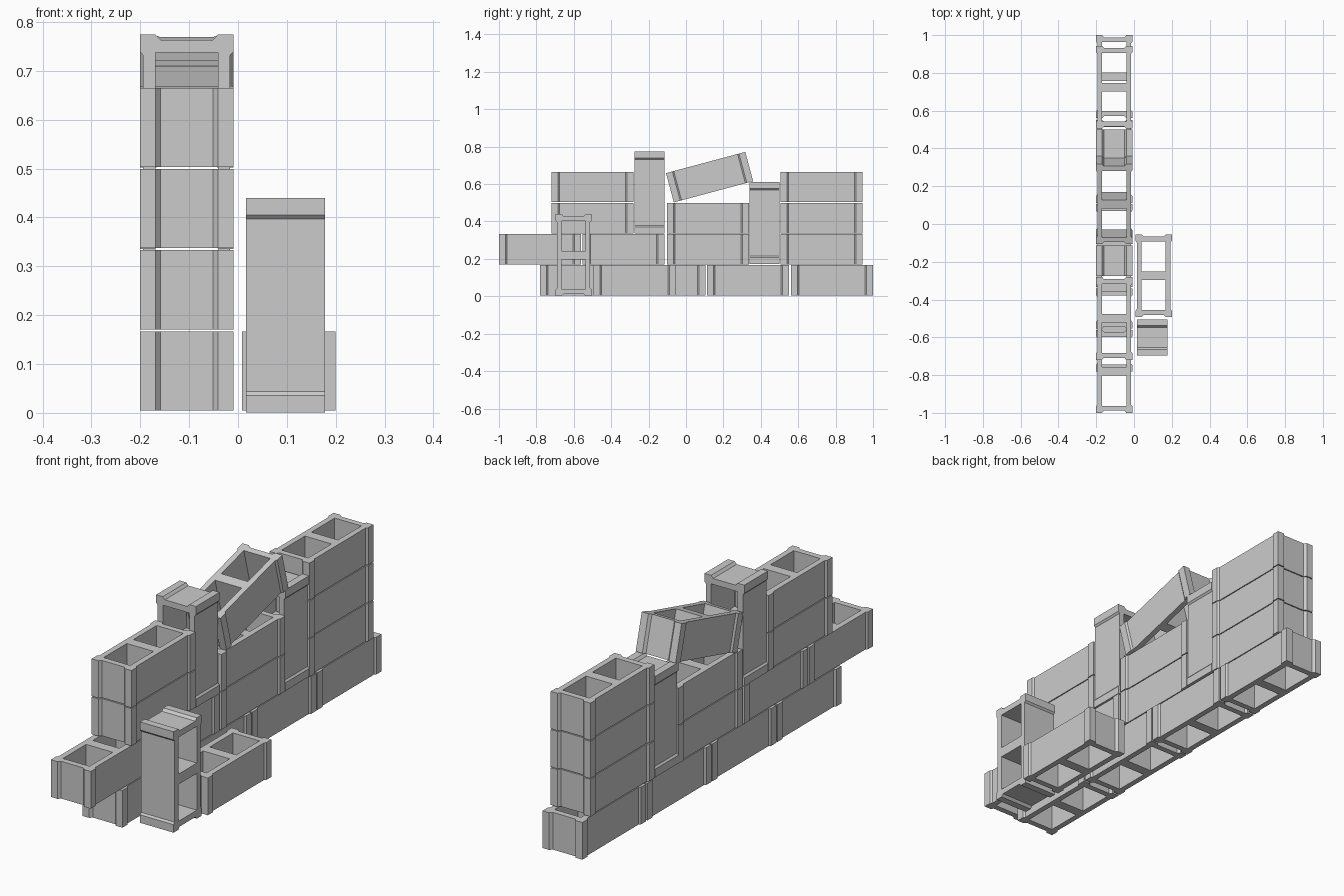
import bpy, bmesh
from math import radians
from mathutils import Matrix

if "Cube" in bpy.data.objects:
    bpy.data.objects.remove(bpy.data.objects["Cube"])

L, H = 0.2195, 0.081          # half length and half height of one block


def make_block_mesh():
    """Hollow block: eared outline with two square cores, extruded upward."""
    # one quarter of the outline, from the end recess round to the long side
    q = [(0.054, L - 0.011), (0.064, L), (0.096, L), (0.096, L - 0.035), (0.089, L - 0.043)]
    outline = (q + [(x, -y) for x, y in reversed(q)]
               + [(-x, -y) for x, y in q] + [(-x, y) for x, y in reversed(q)])
    loops = [outline]
    for s in (1, -1):         # the two cores
        a, b = s * 0.0225, s * (L - 0.037)
        loops.append([(-0.064, a), (0.064, a), (0.064, b), (-0.064, b)])

    bm = bmesh.new()
    edges = []
    for loop in loops:
        vs = [bm.verts.new((x, y, -H)) for x, y in loop]
        edges += [bm.edges.new((vs[i - 1], vs[i])) for i in range(len(vs))]
    bmesh.ops.triangle_fill(bm, edges=edges, use_beauty=True, normal=(0, 0, -1))
    ext = bmesh.ops.extrude_face_region(bm, geom=bm.faces[:], use_keep_orig=True)
    top = [v for v in ext["geom"] if isinstance(v, bmesh.types.BMVert)]
    bmesh.ops.translate(bm, verts=top, vec=(0, 0, 2 * H))
    bmesh.ops.recalc_face_normals(bm, faces=bm.faces[:])
    mesh = bpy.data.meshes.new("concrete_block")
    bm.to_mesh(mesh)
    bm.free()
    return mesh


BLOCK = make_block_mesh()


def place(name, loc, rot=None):
    ob = bpy.data.objects.new(name, BLOCK)
    ob.matrix_world = Matrix.Translation(loc) @ (rot or Matrix())
    bpy.context.collection.objects.link(ob)
    return ob


WALL_X = -0.105

# wall courses, bottom to top: y centres of the flat-laid blocks
courses = [
    (-0.562, -0.114, 0.332, 0.78),
    (-0.78, -0.334, 0.118, 0.724),
    (-0.5, 0.118, 0.724),
    (-0.5, 0.724),
]
for row, ys in enumerate(courses):
    for i, y in enumerate(ys):
        place(f"wall_course_{row + 1}_block_{i + 1}", (WALL_X, y, 0.086 + 0.166 * row))

# upright blocks within the wall
upright = Matrix.Rotation(radians(90), 4, 'X')
place("wall_upright_block_front", (WALL_X, -0.195, 0.555), upright)
place("wall_upright_block_back", (WALL_X, 0.42, 0.392), upright)

# tilted block leaning on the back upright
place("tilted_block", (WALL_X, 0.126, 0.637), Matrix.Rotation(radians(15), 4, 'X'))

# loose blocks beside the wall: one lying flat, one on end with its cores facing sideways
place("loose_flat_block", (0.104, -0.274, 0.086))
place("loose_upright_block", (0.097, -0.601, L + 0.001),
      Matrix.Rotation(radians(90), 4, 'Z') @ upright)
